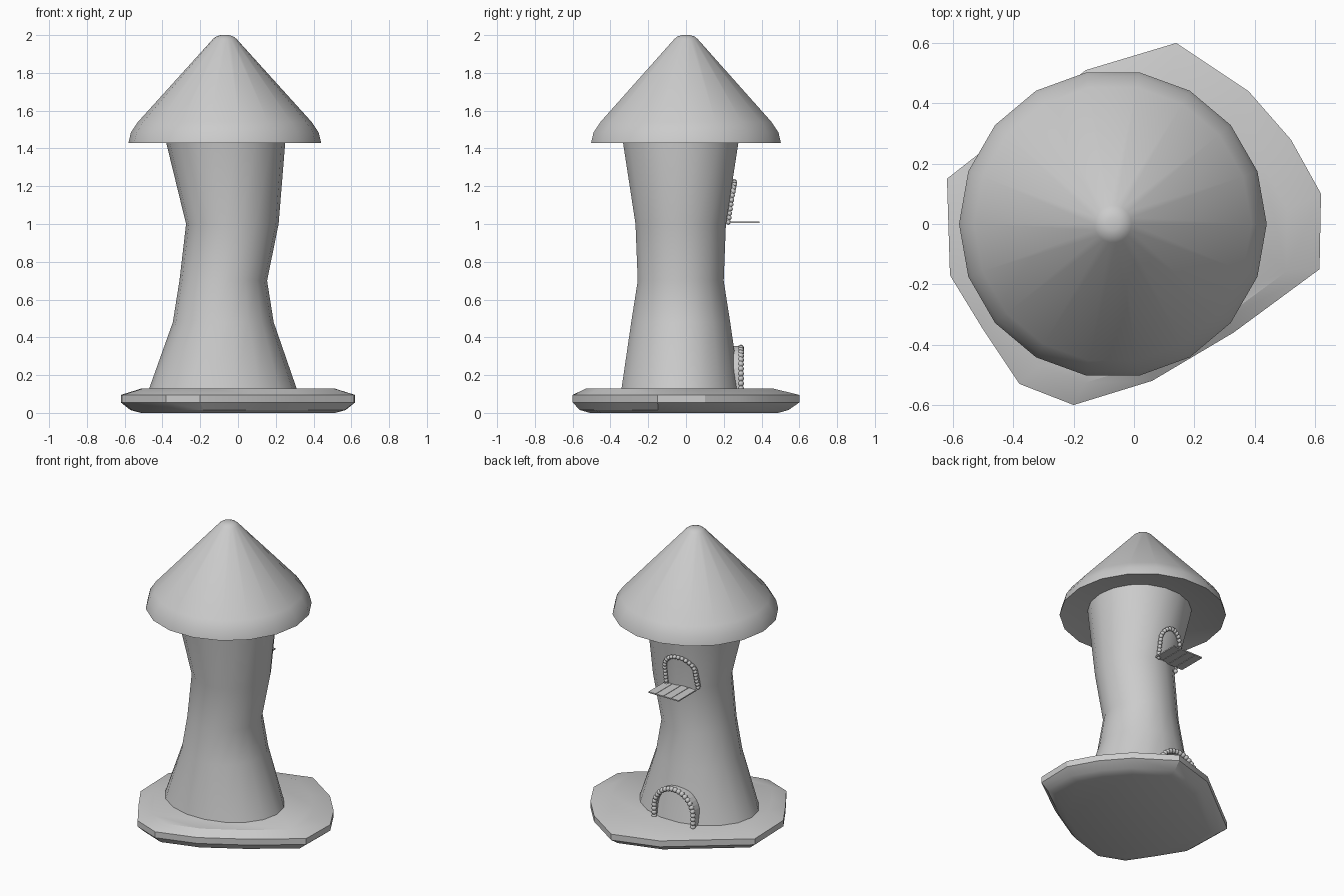
import bpy, bmesh
from math import sin, cos, pi, sqrt
from mathutils import Vector, Matrix

if "Cube" in bpy.data.objects:
    bpy.data.objects.remove(bpy.data.objects["Cube"])

SIDES = 18


def finish(name, bm, angle=None):
    bmesh.ops.recalc_face_normals(bm, faces=bm.faces)
    me = bpy.data.meshes.new(name)
    bm.to_mesh(me)
    bm.free()
    ob = bpy.data.objects.new(name, me)
    bpy.context.collection.objects.link(ob)
    if angle:
        bpy.ops.object.select_all(action='DESELECT')
        ob.select_set(True)
        bpy.context.view_layer.objects.active = ob
        bpy.ops.object.shade_smooth_by_angle(angle=angle)
    return ob


def loft(name, rings, angle=None, loop=False):
    """Bridge rings of points; cap the ends unless the rings loop."""
    bm = bmesh.new()
    vs = [[bm.verts.new(p) for p in r] for r in rings]
    n = len(vs[0])
    pairs = list(zip(vs, vs[1:])) + ([(vs[-1], vs[0])] if loop else [])
    for a, b in pairs:
        for i in range(n):
            j = (i + 1) % n
            bm.faces.new((a[i], a[j], b[j], b[i]))
    if not loop:
        bm.faces.new(vs[0])
        bm.faces.new(vs[-1])
    return finish(name, bm, angle)


def ellipse(cx, cy, z, rx, ry):
    return [(cx + rx * cos(2 * pi * i / SIDES), cy + ry * sin(2 * pi * i / SIDES), z)
            for i in range(SIDES)]


# Irregular rock slab
outline = [(.14, .60), (.38, .44), (.52, .28), (.62, .10), (.615, -.15), (.33, -.36),
           (.06, -.52), (-.20, -.60), (-.38, -.53), (-.50, -.35), (-.61, -.17),
           (-.62, .15), (-.16, .51)]
layers = [(.83, -.01, 0), (.92, -.01, .015), (1, 0, .055), (1, 0, .095), (.82, -.035, .13)]
loft("rock_base", [[(x * s, y * s + dy, z) for x, y in outline] for s, dy, z in layers], 0.5)

# Crooked tower: z, centre x, radius x, radius y
CY = -.028
tower = [(.10, -.08, .40, .325), (.13, -.08, .39, .318), (.48, -.078, .267, .266),
         (.70, -.078, .232, .231), (1.0, -.03, .245, .243), (1.43, -.065, .315, .31),
         (1.48, -.068, .322, .317)]
loft("tower_wall", [ellipse(cx, CY, z, rx, ry) for z, cx, rx, ry in tower], 0.7)


def wall_y(x, z):
    """y of the tower's back wall at x, z."""
    for a, b in zip(tower, tower[1:]):
        if a[0] <= z <= b[0]:
            t = (z - a[0]) / (b[0] - a[0])
            cx, rx, ry = (a[k] + (b[k] - a[k]) * t for k in (1, 2, 3))
            return CY + ry * sqrt(max(0, 1 - ((x - cx) / rx) ** 2))
    return CY


# Conical roof with a slightly hollow underside
roof = [(.30, 1.475), (.51, 1.43), (.497, 1.485), (.46, 1.54), (.062, 1.98), (.045, 1.993), (.022, 2.0)]
loft("roof", [ellipse(-.07, 0, z, r, r) for r, z in roof], 0.7)


def arch_path(cx, z0, half, height, count):
    """Evenly spaced points on two legs and a half circle."""
    leg = height - half
    total = 2 * leg + pi * half
    pts = []
    for i in range(count):
        d = total * i / (count - 1)
        if d < leg:
            pts.append((cx - half, z0 + d))
        elif d > total - leg:
            pts.append((cx + half, z0 + total - d))
        else:
            a = pi - (d - leg) / half
            pts.append((cx + half * cos(a), z0 + leg + half * sin(a)))
    return pts


def stone_arch(name, cx, z0, half, height, count, r, y_of):
    path = arch_path(cx, z0, half, height, count)
    # row of rounded stones
    bm = bmesh.new()
    for x, z in path:
        m = Matrix.Translation((x, y_of(x, z), z))
        bmesh.ops.create_uvsphere(bm, u_segments=8, v_segments=6, radius=r, matrix=m)
    finish(name + "_stones", bm, 0.9)
    # band joining the stones to the wall
    outer = arch_path(cx, z0, half + r * .6, height + r * .6, count)
    inner = arch_path(cx, z0, half - r * .6, height - r * .6, count)
    sections = []
    for (ox, oz), (ix, iz) in zip(outer, inner):
        fo, fi = y_of(ox, oz), y_of(ix, iz)
        bo = min(fo - .01, wall_y(ox, oz) - .01)
        bi = min(fi - .01, wall_y(ix, iz) - .01)
        sections.append([(ox, fo, oz), (ix, fi, iz), (ix, bi, iz), (ox, bo, oz)])
    loft(name + "_band", sections)


# Ground door and upper door on the back of the tower
stone_arch("ground_door", -.11, .13, .145, .215, 24, .017, lambda x, z: .29)
stone_arch("upper_door", -.105, 1.01, .095, .215, 24, .014, lambda x, z: wall_y(x, z) + .008)

# Balcony planks below the upper door
for i in range(4):
    bm = bmesh.new()
    m = Matrix.Translation((-.19 + .057 * i, .295, 1.01)) @ Matrix.Diagonal((.054, .19, .008, 1))
    bmesh.ops.create_cube(bm, size=1, matrix=m)
    finish(f"balcony_plank_{i + 1}", bm)
